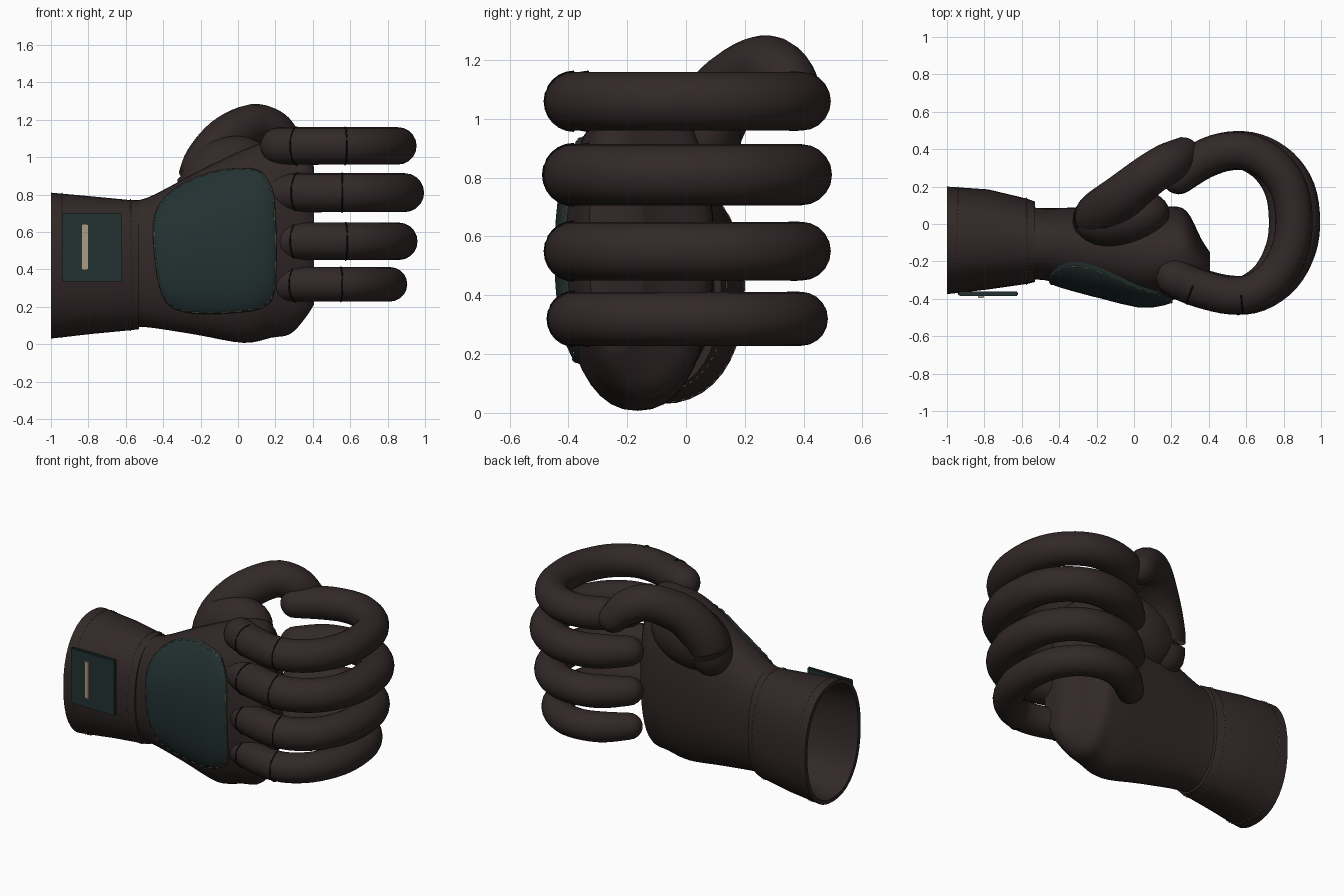
import bpy, bmesh, math
from mathutils import Vector
from mathutils.bvhtree import BVHTree

if "Cube" in bpy.data.objects:
    bpy.data.objects.remove(bpy.data.objects["Cube"])


def material(name, rgb):
    m = bpy.data.materials.new(name)
    m.diffuse_color = (*rgb, 1)
    m.use_nodes = True
    m.node_tree.nodes["Principled BSDF"].inputs["Base Color"].default_value = m.diffuse_color
    return m


BROWN = material("brown leather", (0.032, 0.021, 0.021))
TEAL = material("dark teal", (0.017, 0.032, 0.032))
TAN = material("tan strip", (0.42, 0.34, 0.23))
THREAD = material("thread", (0.17, 0.14, 0.09))
CREASE = material("black crease", (0.006, 0.004, 0.004))


def finish(name, bm, mat, angle=50):
    bmesh.ops.recalc_face_normals(bm, faces=bm.faces)
    me = bpy.data.meshes.new(name)
    bm.to_mesh(me)
    bm.free()
    ob = bpy.data.objects.new(name, me)
    bpy.context.collection.objects.link(ob)
    me.materials.append(mat)
    bpy.ops.object.select_all(action='DESELECT')
    ob.select_set(True)
    bpy.context.view_layer.objects.active = ob
    bpy.ops.object.shade_smooth_by_angle(angle=math.radians(angle))
    return ob


def loft(bm, rings, caps=(True, True)):
    vs = [[bm.verts.new(p) for p in r] for r in rings]
    n = len(rings[0])
    for a, b in zip(vs, vs[1:]):
        for i in range(n):
            bm.faces.new((a[i], a[(i + 1) % n], b[(i + 1) % n], b[i]))
    if caps[0]:
        bm.faces.new(vs[0][::-1])
    if caps[1]:
        bm.faces.new(vs[-1])


def spline(pts, steps=5, closed=False):
    """Catmull-Rom through tuples of any length."""
    n, out = len(pts), []
    for i in range(n if closed else n - 1):
        q = [pts[j % n] if closed else pts[min(max(j, 0), n - 1)] for j in range(i - 1, i + 3)]
        for s in range(steps):
            t = s / steps
            out.append(tuple(0.5 * (2 * b + (c - a) * t + (2 * a - 5 * b + 4 * c - d) * t * t
                             + (3 * b - a - 3 * c + d) * t ** 3) for a, b, c, d in zip(*q)))
    if not closed:
        out.append(tuple(pts[-1]))
    return out


def tube(bm, path, sides=20, rounded=True):
    """Sweep a circle along (x, y, z, radius) points, with dome ends."""
    P = [Vector(p[:3]) for p in path]
    R = [p[3] for p in path]
    T = [(P[min(i + 1, len(P) - 1)] - P[max(i - 1, 0)]).normalized() for i in range(len(P))]
    rows = list(zip(P, R, T))
    if rounded:
        dome = [math.radians(a) for a in (20, 40, 60, 75, 86)]
        tip = [(P[-1] + T[-1] * R[-1] * math.sin(a), R[-1] * math.cos(a), T[-1]) for a in dome]
        root = [(P[0] - T[0] * R[0] * math.sin(a), R[0] * math.cos(a), T[0]) for a in dome[::-1]]
        rows = root + rows + tip
    rings = []
    for p, r, t in rows:
        ref = Vector((0, 0, 1)) if abs(t.z) < 0.95 else Vector((0, 1, 0))
        u = t.cross(ref).normalized()
        v = u.cross(t)
        rings.append([p + r * (u * math.cos(k * math.tau / sides) + v * math.sin(k * math.tau / sides))
                      for k in range(sides)])
    loft(bm, rings)


def section(s, grow=0.0, n=40, power=2.25):
    """Rounded cross-section at x from (x, y0, y1, z0, z1)."""
    x, y0, y1, z0, z1 = s
    out = []
    for i in range(n):
        c, d = math.cos(i * math.tau / n), math.sin(i * math.tau / n)
        f = lambda w: math.copysign(abs(w) ** (2 / power), w)
        out.append(Vector((x, (y0 + y1) / 2 + ((y1 - y0) / 2 + grow) * f(c),
                           (z0 + z1) / 2 + ((z1 - z0) / 2 + grow) * f(d))))
    return out


def stitches(name, pts, r=0.004, dashed=True, closed=True):
    bm = bmesh.new()
    n = len(pts)
    for i in range(0, n if closed else n - 1, 2 if dashed else 1):
        tube(bm, [(*pts[i], r), (*pts[(i + 1) % n], r)], 6, False)
    finish(name, bm, THREAD)


# hand body
palm_s = [(-0.60, -0.305, 0.095, 0.09, 0.765), (-0.48, -0.30, 0.085, 0.09, 0.785),
          (-0.22, -0.36, 0.09, 0.05, 0.92), (0.03, -0.42, 0.09, 0.007, 1.04),
          (0.18, -0.41, 0.095, 0.035, 1.09), (0.28, -0.385, 0.07, 0.055, 1.09),
          (0.36, -0.36, -0.08, 0.14, 1.03), (0.405, -0.33, -0.15, 0.21, 0.95)]
bm = bmesh.new()
loft(bm, [section(s) for s in spline(palm_s, 4)])
bm.normal_update()
surface = BVHTree.FromBMesh(bm)
finish("hand_body", bm, BROWN)

# hollow cuff
cuff_s = [(-1.0, -0.375, 0.2, 0.03, 0.81), (-0.78, -0.35, 0.185, 0.055, 0.79),
          (-0.57, -0.32, 0.135, 0.075, 0.77), (-0.53, -0.31, 0.12, 0.08, 0.772)]
bm = bmesh.new()
rings = [section(s) for s in cuff_s]
rings += [section(s, -0.025) for s in cuff_s[::-1]]
loft(bm, rings + [rings[0]], (False, False))
bmesh.ops.remove_doubles(bm, verts=bm.verts, dist=1e-5)
finish("cuff", bm, BROWN)
for label, s in (("outer", (-0.94, -0.369, 0.196, 0.037, 0.805)), ("wrist", (-0.575, -0.322, 0.137, 0.075, 0.771))):
    stitches("cuff_stitch_" + label, section(s, 0.002, 120), 0.003)

# curled fingers: name, z, reach, depth scale, radius
curl = [(0.22, -0.29), (0.36, -0.345), (0.52, -0.38), (0.66, -0.365), (0.79, -0.275), (0.87, -0.13),
        (0.89, 0.02), (0.865, 0.18), (0.78, 0.305), (0.65, 0.38), (0.51, 0.39), (0.37, 0.345), (0.24, 0.25)]
for name, z, reach, r, deep in (("index", 1.06, 0.955, 0.1, 1.0), ("middle", 0.81, 0.995, 0.104, 1.0),
                                ("ring", 0.55, 0.96, 0.1, 1.0), ("little", 0.32, 0.905, 0.092, 0.995)):
    k = (reach - r - 0.22) / 0.67
    path = [(0.22 + (x - 0.22) * k, y * deep, z, r) for x, y in curl]
    path[-1] = (*path[-1][:3], r * 0.88)
    smooth = spline(path, 4)
    bm = bmesh.new()
    tube(bm, smooth)
    finish(name + "_finger", bm, BROWN)
    # joint seams across the outside of the finger
    for j, seam_x in enumerate((0.325, 0.56)):
        i = min(range(len(smooth) // 2), key=lambda q: abs(smooth[q][0] - seam_x))
        a, b = Vector(smooth[i - 1][:3]), Vector(smooth[i + 1][:3])
        t = (b - a).normalized()
        out = t.cross(Vector((0, 0, 1)))
        c = Vector(smooth[i][:3])
        arc = [c + (r + 0.001) * (out * math.cos(w) + Vector((0, 0, 1)) * math.sin(w))
               for w in (math.radians(-90 + 15 * q) for q in range(13))]
        bm = bmesh.new()
        tube(bm, [(*p, 0.004) for p in arc], 6, False)
        finish(f"{name}_joint_seam_{j + 1}", bm, CREASE)

# thumb pressed over the index tip
thumb = [(-0.2, 0.02, 0.82, 0.13), (-0.17, 0.06, 0.95, 0.13), (-0.07, 0.14, 1.09, 0.122),
         (0.08, 0.26, 1.172, 0.112), (0.19, 0.33, 1.14, 0.108), (0.26, 0.375, 1.07, 0.09)]
bm = bmesh.new()
tube(bm, spline(thumb, 5))
finish("thumb", bm, BROWN)

# fleshy thumb base
bm = bmesh.new()
bmesh.ops.create_uvsphere(bm, u_segments=28, v_segments=16, radius=1)
for v in bm.verts:
    v.co = Vector((-0.06 + 0.25 * v.co.x, 0.03 + 0.155 * v.co.y + 0.03 * v.co.x, 0.91 + 0.2 * v.co.z + 0.04 * v.co.x))
finish("thumb_base", bm, BROWN)

# padded panel on the back of the hand
outline = spline([(-0.45, 0.5), (-0.44, 0.71), (-0.33, 0.84), (-0.13, 0.925), (0.07, 0.94), (0.16, 0.88),
                  (0.2, 0.72), (0.2, 0.32), (0.14, 0.2), (-0.05, 0.165), (-0.28, 0.17), (-0.4, 0.25)], 6, True)
MID = (-0.11, 0.55)


def on_hand(x, z, lift):
    hit = surface.ray_cast(Vector((x, -2, z)), Vector((0, 1, 0)))[0]
    return Vector((x, (hit.y if hit else -0.3) - lift, z))


def panel_ring(s, lift):
    return [on_hand(MID[0] + (x - MID[0]) * s, MID[1] + (z - MID[1]) * s, lift) for x, z in outline]


bm = bmesh.new()
loft(bm, [panel_ring(s, h) for s, h in ((1, -0.02), (1, 0.01), (0.97, 0.017), (0.85, 0.023),
                                        (0.65, 0.026), (0.4, 0.028), (0.15, 0.028))])
finish("back_panel", bm, TEAL)
stitches("back_panel_stitch", panel_ring(0.985, 0.016), 0.004)


# closure tab and its strip
def box(name, lo, hi, mat, bevel):
    bm = bmesh.new()
    bmesh.ops.create_cube(bm, size=1)
    for v in bm.verts:
        v.co = Vector([(a + b) / 2 + c * (b - a) for a, b, c in zip(lo, hi, v.co)])
    bmesh.ops.bevel(bm, geom=bm.edges[:], offset=bevel, segments=2, affect='EDGES')
    return finish(name, bm, mat, 30)


box("closure_tab", (-0.94, -0.386, 0.335), (-0.62, -0.36, 0.70), TEAL, 0.006)
box("closure_strip", (-0.835, -0.395, 0.40), (-0.803, -0.38, 0.64), TAN, 0.003)
